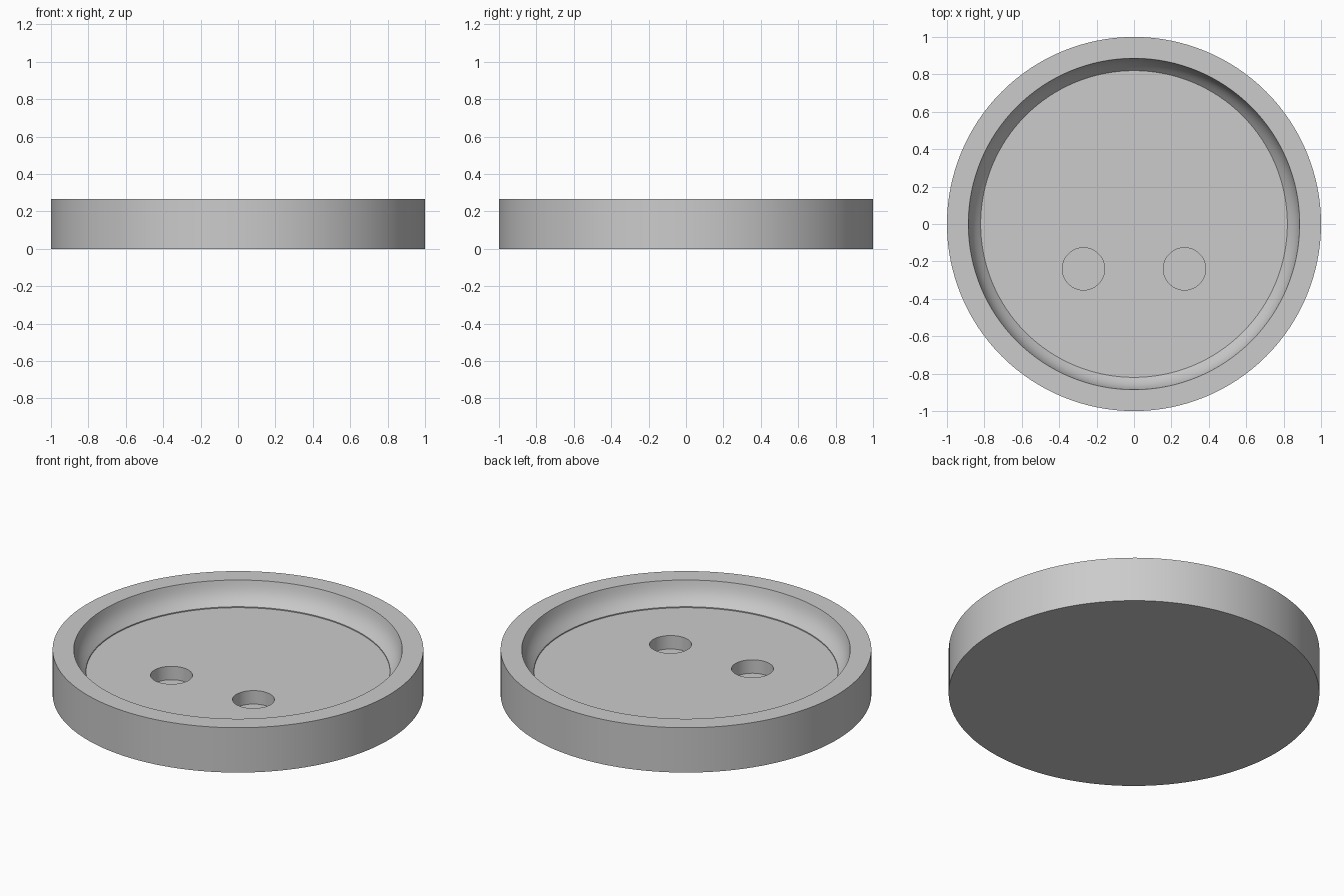
import bpy
import math
from mathutils import Vector

cube = bpy.data.objects.get("Cube")
if cube:
    bpy.data.objects.remove(cube, do_unlink=True)

SEGMENTS = 128
HEIGHT, FLOOR, HOLE_BOTTOM = 0.267, 0.133, 0.053
RIM_RADIUS, FLOOR_RADIUS = 0.886, 0.82

grey = bpy.data.materials.new("plain grey")
grey.use_nodes = True
colour = (0.6, 0.6, 0.6, 1)
grey.diffuse_color = colour
grey.node_tree.nodes["Principled BSDF"].inputs["Base Color"].default_value = colour


def lathe(name, profile):
    """Turn a profile of (radius, height) points into a closed solid."""
    verts, faces = [], []
    for radius, z in profile:
        for i in range(SEGMENTS):
            a = math.tau * i / SEGMENTS
            verts.append((radius * math.cos(a), radius * math.sin(a), z))
    for ring in range(len(profile) - 1):
        for i in range(SEGMENTS):
            j = (i + 1) % SEGMENTS
            lo, hi = ring * SEGMENTS, (ring + 1) * SEGMENTS
            faces.append((lo + i, lo + j, hi + j, hi + i))
    faces.append(tuple(reversed(range(SEGMENTS))))
    last = (len(profile) - 1) * SEGMENTS
    faces.append(tuple(range(last, last + SEGMENTS)))
    mesh = bpy.data.meshes.new(name)
    mesh.from_pydata(verts, [], faces)
    mesh.materials.append(grey)
    obj = bpy.data.objects.new(name, mesh)
    bpy.context.collection.objects.link(obj)
    return obj


# Gently hollowed inner wall, ending in a tiny step at the floor
top = Vector((RIM_RADIUS, HEIGHT))
foot = Vector((FLOOR_RADIUS, FLOOR + 0.006))
outward = Vector((top.y - foot.y, foot.x - top.x)).normalized()
wall = []
for k in range(9):
    t = k / 8
    wall.append(tuple(top.lerp(foot, t) + outward * 0.012 * math.sin(math.pi * t)))

# Round dish
dish = lathe("round_dish", [(1, 0), (1, HEIGHT), *wall, (FLOOR_RADIUS, FLOOR)])

# Two blind holes in the floor
for side in (-1, 1):
    cutter = lathe("hole_cutter", [(0.113, HOLE_BOTTOM), (0.113, HEIGHT)])
    cutter.location = (side * 0.27, -0.24, 0)
    cutter.hide_render = True
    bpy.context.view_layer.objects.active = dish
    cut = dish.modifiers.new("hole", "BOOLEAN")
    cut.operation = "DIFFERENCE"
    cut.solver = "EXACT"
    cut.object = cutter
    bpy.context.view_layer.update()
    bpy.ops.object.modifier_apply(modifier=cut.name)
    bpy.data.objects.remove(cutter, do_unlink=True)

# Smooth round walls, sharp rims
bpy.ops.object.select_all(action="DESELECT")
dish.select_set(True)
bpy.context.view_layer.objects.active = dish
bpy.ops.object.shade_smooth_by_angle(angle=math.radians(25))
